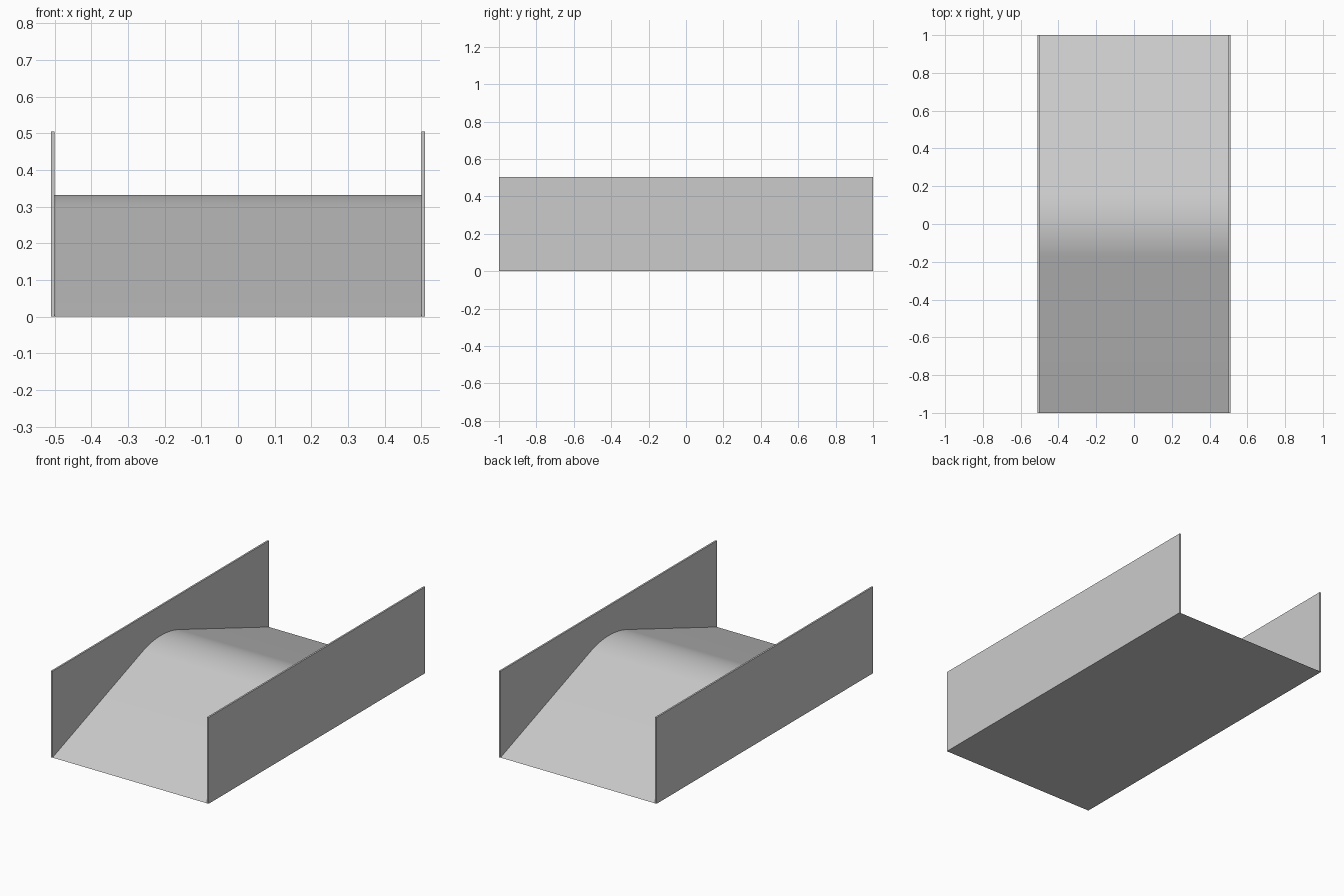
import bpy
import bmesh
import math

cube = bpy.data.objects.get("Cube")
if cube:
    bpy.data.objects.remove(cube, do_unlink=True)

HALF_LENGTH = 1.0
HALF_WIDTH = 0.5
WALL = 0.01
WALL_HEIGHT = 0.505
SLOPE = math.radians(20)
CREST_RADIUS = 0.5
SEGMENTS = 20

grey = bpy.data.materials.new("plain grey")
grey.use_nodes = True
colour = (0.6, 0.6, 0.6, 1)
grey.diffuse_color = colour
grey.node_tree.nodes["Principled BSDF"].inputs["Base Color"].default_value = colour


def extrude_profile(name, profile, x0, x1):
    """Extrude a closed (y, z) outline along x into a solid."""
    bm = bmesh.new()
    face = bm.faces.new([bm.verts.new((x0, y, z)) for y, z in profile])
    result = bmesh.ops.extrude_face_region(bm, geom=[face], use_keep_orig=True)
    moved = [g for g in result["geom"] if isinstance(g, bmesh.types.BMVert)]
    bmesh.ops.translate(bm, vec=(x1 - x0, 0, 0), verts=moved)
    bmesh.ops.recalc_face_normals(bm, faces=bm.faces)
    mesh = bpy.data.meshes.new(name)
    bm.to_mesh(mesh)
    bm.free()
    mesh.materials.append(grey)
    obj = bpy.data.objects.new(name, mesh)
    bpy.context.collection.objects.link(obj)
    return obj


# Ramp: two straight slopes joined by a tangent rounded crest
centre_z = HALF_LENGTH * math.tan(SLOPE) - CREST_RADIUS / math.cos(SLOPE)
crest = []
for i in range(SEGMENTS + 1):
    a = SLOPE * (2 * i / SEGMENTS - 1)
    crest.append((CREST_RADIUS * math.sin(a), centre_z + CREST_RADIUS * math.cos(a)))
outline = [(-HALF_LENGTH, 0)] + crest + [(HALF_LENGTH, 0)]
ramp = extrude_profile("ramp", outline, -HALF_WIDTH, HALF_WIDTH)
bpy.ops.object.select_all(action="DESELECT")
ramp.select_set(True)
bpy.context.view_layer.objects.active = ramp
bpy.ops.object.shade_smooth_by_angle(angle=math.radians(15))

# Thin side walls
wall_outline = [(-HALF_LENGTH, 0), (HALF_LENGTH, 0),
                (HALF_LENGTH, WALL_HEIGHT), (-HALF_LENGTH, WALL_HEIGHT)]
for name, side in (("left_wall", 1), ("right_wall", -1)):
    extrude_profile(name, wall_outline, side * HALF_WIDTH, side * (HALF_WIDTH + WALL))
